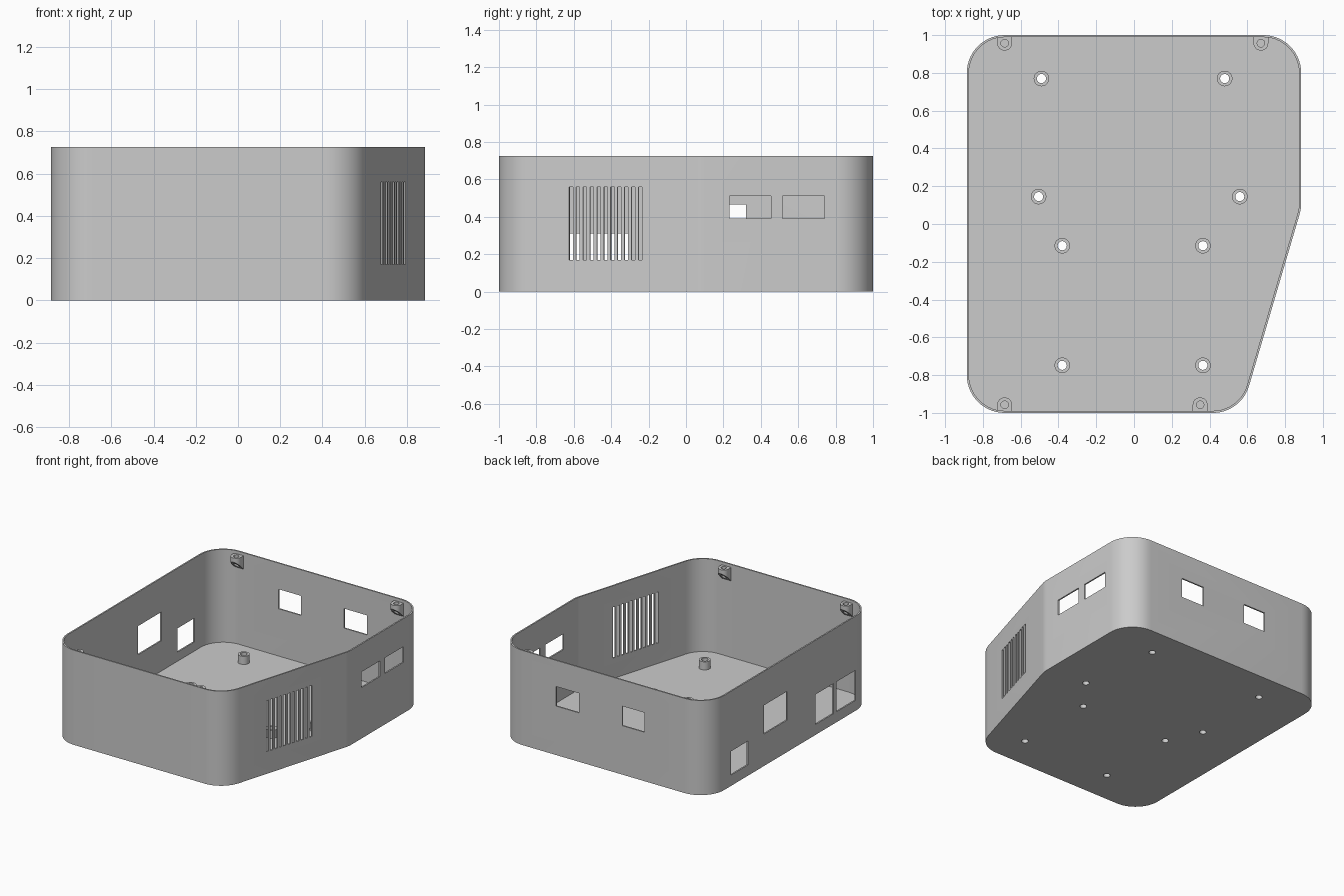
import bpy, bmesh, math
from mathutils import Vector, Matrix

if "Cube" in bpy.data.objects:
    bpy.data.objects.remove(bpy.data.objects["Cube"])

WALL, FLOOR, HEIGHT, RADIUS = 0.011, 0.013, 0.725, 0.2
CORNERS = [(-0.885, -1), (0.567, -1), (0.885, 0.08), (0.885, 1), (-0.885, 1)]

grey = bpy.data.materials.new("plain grey")
grey.use_nodes = True
grey.diffuse_color = (0.6, 0.6, 0.6, 1)
grey.node_tree.nodes["Principled BSDF"].inputs["Base Color"].default_value = grey.diffuse_color


def finish(bm, name):
    bmesh.ops.recalc_face_normals(bm, faces=bm.faces)
    mesh = bpy.data.meshes.new(name)
    bm.to_mesh(mesh)
    bm.free()
    mesh.materials.append(grey)
    obj = bpy.data.objects.new(name, mesh)
    bpy.context.collection.objects.link(obj)
    return obj


def prism(bm, outline, bottom, top):
    """Extrude an outline; bottom is a function of the point, so it may slope."""
    low = [bm.verts.new((x, y, bottom(x, y))) for x, y in outline]
    high = [bm.verts.new((x, y, top)) for x, y in outline]
    bm.faces.new(low[::-1])
    bm.faces.new(high)
    for i in range(len(low)):
        j = (i + 1) % len(low)
        bm.faces.new((low[i], low[j], high[j], high[i]))


def box(bm, centre, size, angle=0):
    m = Matrix.Translation(centre) @ Matrix.Rotation(angle, 4, "Z") @ Matrix.Diagonal((*size, 1))
    bmesh.ops.create_cube(bm, size=1, matrix=m)


def circle(x, y, r, n=32):
    return [(x + r * math.cos(math.tau * i / n), y + r * math.sin(math.tau * i / n)) for i in range(n)]


def rounded(inset, steps=14):
    """Outline with filleted corners, shrunk inwards by the inset."""
    pts = [Vector(p) for p in CORNERS]
    out = []
    for i, p in enumerate(pts):
        a = (p - pts[i - 1]).normalized()
        b = (pts[(i + 1) % len(pts)] - p).normalized()
        na, nb = Vector((a.y, -a.x)), Vector((b.y, -b.x))
        centre = p - (na + nb) * RADIUS / (1 + na.dot(nb))
        start, turn = math.atan2(na.y, na.x), math.acos(na.dot(nb))
        n = steps if turn > 1 else 4
        for k in range(n + 1):
            t = start + turn * k / n
            out.append(tuple(centre + Vector((math.cos(t), math.sin(t))) * (RADIUS - inset)))
    return out


def cut(obj, bm):
    cutter = finish(bm, "cutter")
    cutter.hide_render = True
    mod = obj.modifiers.new("cut", "BOOLEAN")
    mod.operation, mod.solver, mod.object = "DIFFERENCE", "EXACT", cutter
    bpy.context.view_layer.objects.active = obj
    bpy.ops.object.modifier_apply(modifier=mod.name)
    bpy.data.objects.remove(cutter)


def smooth(obj):
    bpy.ops.object.select_all(action="DESELECT")
    obj.select_set(True)
    bpy.context.view_layer.objects.active = obj
    bpy.ops.object.shade_smooth_by_angle(angle=math.radians(30))


# Hollow tray
bm = bmesh.new()
prism(bm, rounded(0), lambda x, y: 0, HEIGHT)
shell = finish(bm, "case_shell")
bm = bmesh.new()
prism(bm, rounded(WALL), lambda x, y: FLOOR, HEIGHT + 0.1)
cut(shell, bm)

openings = bmesh.new()
# Side wall windows: wall x, y range, z range
for x, y0, y1, z0, z1 in [
    (0.885, 0.232, 0.455, 0.39, 0.51), (0.885, 0.517, 0.74, 0.39, 0.51),
    (-0.885, 0.515, 0.72, 0.083, 0.265), (-0.885, 0.04, 0.322, 0.245, 0.465),
    (-0.885, -0.52, -0.305, 0.08, 0.31), (-0.885, -0.79, -0.56, 0.08, 0.31),
]:
    box(openings, (x, (y0 + y1) / 2, (z0 + z1) / 2), (0.1, y1 - y0, z1 - z0))
# Back wall windows
for x0, x1 in [(0.205, 0.4), (-0.35, -0.16)]:
    box(openings, ((x0 + x1) / 2, 1, 0.45), (x1 - x0, 0.1, 0.15))
# Vent slots along the slanted wall
a, b = Vector(CORNERS[1]), Vector(CORNERS[2])
slant = math.atan2(b.y - a.y, b.x - a.x) - math.pi / 2
for i in range(11):
    y = -0.615 + 0.037 * i
    p = a.lerp(b, (y - a.y) / (b.y - a.y))
    box(openings, (p.x, p.y, 0.365), (0.08, 0.02, 0.39), slant)
# Screw holes through the floor
POSTS = [(-0.49, 0.77), (0.48, 0.77), (-0.505, 0.145), (0.56, 0.145),
         (-0.38, -0.115), (0.365, -0.115), (-0.38, -0.748), (0.365, -0.748)]
for x, y in POSTS:
    prism(openings, circle(x, y, 0.024), lambda x, y: -0.05, 0.05)
cut(shell, openings)
smooth(shell)

# Hollow standoffs
for i, (x, y) in enumerate(POSTS):
    bm = bmesh.new()
    prism(bm, circle(x, y, 0.041), lambda x, y: FLOOR - 0.002, 0.075)
    post = finish(bm, f"standoff_{i + 1}")
    bm = bmesh.new()
    prism(bm, circle(x, y, 0.024), lambda x, y: -0.05, 0.2)
    cut(post, bm)
    smooth(post)

# Lid screw bosses under the rim, with sloping undersides
for i, (x, side) in enumerate([(-0.685, 1), (0.672, 1), (-0.685, -1), (0.35, -1)]):
    yc, r = side * 0.957, 0.039
    arc = [(x + r * math.cos(math.pi * k / 16), yc - side * r * math.sin(math.pi * k / 16)) for k in range(17)]
    outline = arc + [(x - r, side * 0.992), (x + r, side * 0.992)]
    bm = bmesh.new()
    prism(bm, outline, lambda px, py: 0.67 - (abs(py) - 0.918), 0.702)
    boss = finish(bm, f"lid_boss_{i + 1}")
    bm = bmesh.new()
    prism(bm, circle(x, yc, 0.02), lambda px, py: 0.4, 0.8)
    cut(boss, bm)
    smooth(boss)
